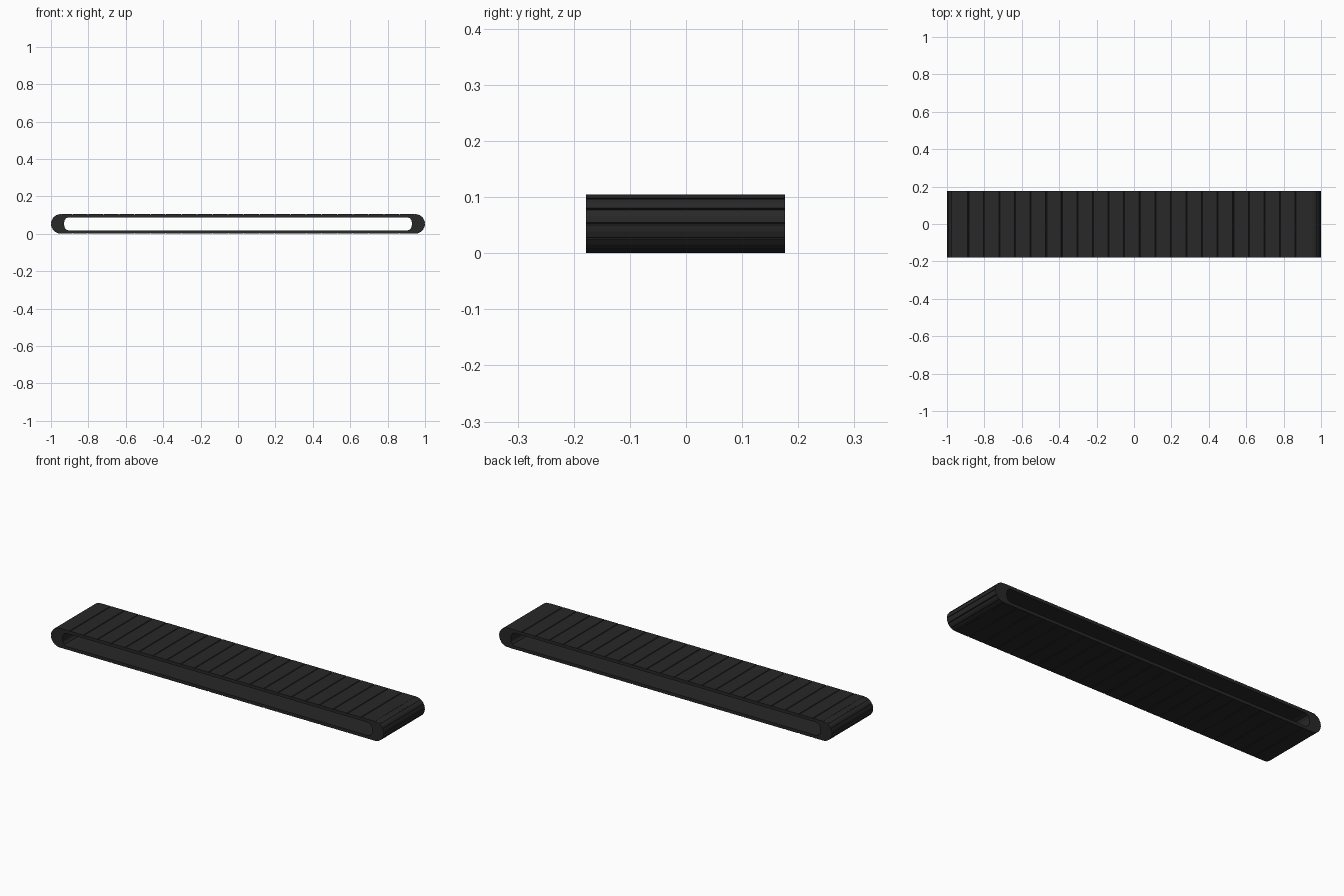
import bpy, bmesh, math

if "Cube" in bpy.data.objects:
    bpy.data.objects.remove(bpy.data.objects["Cube"])

Y0, Y1 = -0.178, 0.176      # belt width
H, T = 0.105, 0.017         # belt height, slat thickness
R = H / 2
CX = 1.0 - R                # centre of the end turns
SEAM_L, SEAM_R, COUNT = -0.886, 0.864, 21

mat = bpy.data.materials.new("black_rubber")
mat.diffuse_color = (0.022, 0.021, 0.022, 1)
mat.use_nodes = True
mat.node_tree.nodes["Principled BSDF"].inputs["Base Color"].default_value = mat.diffuse_color


def lerp(a, b, t):
    return (a[0] + (b[0] - a[0]) * t, a[1] + (b[1] - a[1]) * t)


def add_prism(bm, profile):
    """Extrude an x-z profile across the belt width."""
    front = [bm.verts.new((x, Y0, z)) for x, z in profile]
    back = [bm.verts.new((x, Y1, z)) for x, z in profile]
    n = len(profile)
    bm.faces.new(front)
    bm.faces.new(back[::-1])
    for i in range(n):
        j = (i + 1) % n
        bm.faces.new((front[j], front[i], back[i], back[j]))


def add_slat(bm, outer, inner, groove):
    """Slat between outer and inner edges, with a small groove at both seams."""
    (o0, o1), (i0, i1) = (outer[0], outer[-1]), (inner[0], inner[-1])
    depth = 0.004
    d0 = depth / math.dist(o0, i0)
    d1 = depth / math.dist(o1, i1)
    a = lerp(o0, outer[1], groove / math.dist(o0, outer[1]))
    b = lerp(o1, outer[-2], groove / math.dist(o1, outer[-2]))
    add_prism(bm, [lerp(o0, i0, d0), a] + outer[1:-1] + [b, lerp(o1, i1, d1)] + inner[::-1])


def finish(bm, name):
    bmesh.ops.recalc_face_normals(bm, faces=bm.faces[:])
    mesh = bpy.data.meshes.new(name)
    bm.to_mesh(mesh)
    bm.free()
    mesh.materials.append(mat)
    bpy.context.collection.objects.link(bpy.data.objects.new(name, mesh))


# Straight runs of flat slats
pitch = (SEAM_R - SEAM_L) / COUNT
for name, zo, zi in (("top_run", H, H - T), ("bottom_run", 0.0, T)):
    bm = bmesh.new()
    for k in range(COUNT):
        x0, x1 = SEAM_L + k * pitch, SEAM_L + (k + 1) * pitch
        add_slat(bm, [(x0, zo), (x1, zo)], [(x0, zi), (x1, zi)], 0.003)
    finish(bm, name)

# End turns: wedge slats fanned around a half circle, thicker at the middle
inner_pts = [(0.905, H - T), (0.919, 0.083), (0.928, 0.070), (0.930, R)]
inner_pts += [(x, H - z) for x, z in inner_pts[-2::-1]]
STEPS = len(inner_pts) - 1


def arc(t):
    a = math.pi * (0.5 - t / STEPS)
    return (CX + R * math.cos(a), R + R * math.sin(a))


for name, sign, seam in (("right_turn", 1, SEAM_R), ("left_turn", -1, -SEAM_L)):
    bm = bmesh.new()

    def flip(pts):
        return [(sign * x, z) for x, z in pts]

    for zo, zi in ((H, H - T), (0.0, T)):
        add_slat(bm, flip([(seam, zo), (CX, zo)]), flip([(seam, zi), (0.905, zi)]), 0.003)
    for k in range(STEPS):
        add_slat(bm, flip([arc(k), arc(k + 0.5), arc(k + 1)]),
                 flip(inner_pts[k:k + 2]), 0.002)
    finish(bm, name)
